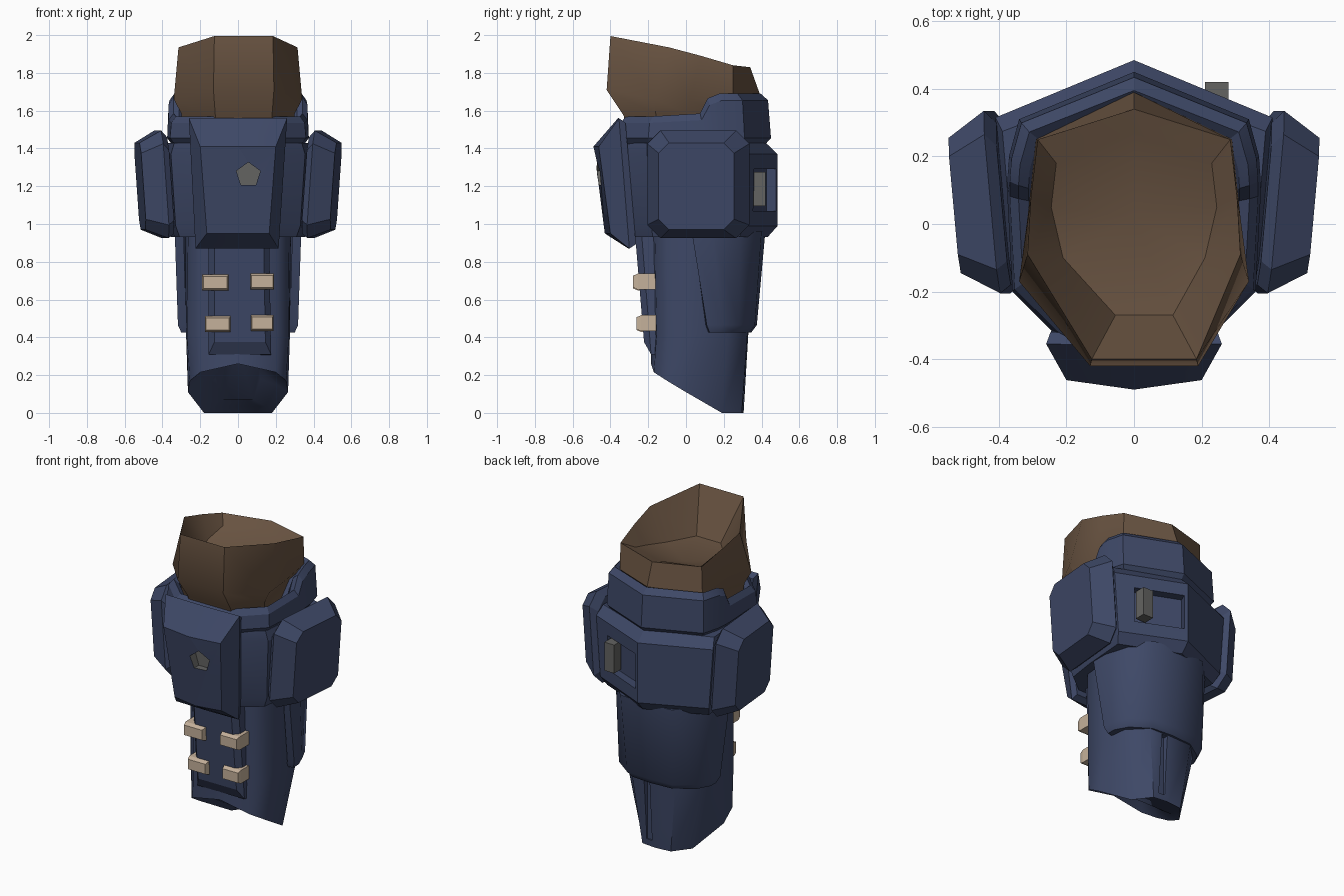
import bpy, bmesh, math

if "Cube" in bpy.data.objects:
    bpy.data.objects.remove(bpy.data.objects["Cube"])


def material(name, rgb):
    m = bpy.data.materials.new(name)
    m.diffuse_color = (*rgb, 1)
    m.use_nodes = True
    m.node_tree.nodes["Principled BSDF"].inputs["Base Color"].default_value = m.diffuse_color
    return m


BLUE = material("navy armor", (0.048, 0.065, 0.135))
BROWN = material("brown lining", (0.145, 0.09, 0.055))
TAN = material("tan strap", (0.56, 0.44, 0.325))
GREY = material("grey metal", (0.125, 0.125, 0.12))


def sym(half):
    """Close a half outline (back to front on +x) by mirroring it."""
    return half + [(-p[0], *p[1:]) for p in reversed(half) if abs(p[0]) > 1e-6]


def scaled(ring, sx, sy, dz=0.0):
    return [(x * sx, y * sy, z + dz) for x, y, z in ring]


def at_z(half, z):
    return sym([(x, y, z) for x, y in half])


def loft(name, rings, mat, angle=30, tip=None):
    """Skin matching rings, cap the ends (last end may close to a tip)."""
    bm = bmesh.new()
    vs = [[bm.verts.new(p) for p in r] for r in rings]
    n = len(rings[0])
    for a, b in zip(vs, vs[1:]):
        for i in range(n):
            j = (i + 1) % n
            bm.faces.new((a[i], a[j], b[j], b[i]))
    bm.faces.new(vs[0])
    if tip:
        t = bm.verts.new(tip)
        for i in range(n):
            bm.faces.new((vs[-1][i], vs[-1][(i + 1) % n], t))
    else:
        bm.faces.new(vs[-1])
    bmesh.ops.recalc_face_normals(bm, faces=bm.faces)
    me = bpy.data.meshes.new(name)
    bm.to_mesh(me)
    bm.free()
    me.materials.append(mat)
    ob = bpy.data.objects.new(name, me)
    bpy.context.collection.objects.link(ob)
    bpy.ops.object.select_all(action='DESELECT')
    ob.select_set(True)
    bpy.context.view_layer.objects.active = ob
    bpy.ops.object.shade_smooth_by_angle(angle=math.radians(angle))
    return ob


def box(name, loc, size, turn, mat):
    bpy.ops.mesh.primitive_cube_add(size=1, location=loc, rotation=(0, 0, turn))
    ob = bpy.context.object
    ob.name = name
    ob.scale = size
    ob.data.materials.append(mat)
    return ob


def cut(target, cutter):
    mod = target.modifiers.new("recess", 'BOOLEAN')
    mod.operation = 'DIFFERENCE'
    mod.solver = 'EXACT'
    mod.material_mode = 'TRANSFER'
    mod.object = cutter
    cutter.hide_render = True
    cutter.hide_set(True)


# brown lining: steep inner walls at the front and sides, floor running out to the back rim
low = sym([(0, .30, 1.60), (.25, .20, 1.60), (.27, 0, 1.59), (.30, -.16, 1.585), (.15, -.33, 1.575)])
mid = sym([(0, .39, 1.69), (.29, .25, 1.67), (.315, .02, 1.655), (.34, -.17, 1.66), (.16, -.42, 1.71)])
rim = sym([(0, .34, 1.83), (.285, .25, 1.84), (.305, .08, 1.89), (.315, -.09, 1.935), (.155, -.40, 1.995)])
bowl = sym([(0, .27, 1.81), (.23, .18, 1.80), (.245, .05, 1.76), (.21, -.10, 1.73), (.085, -.27, 1.73)])


def lean(ring):
    # the front edge sits slightly to the right
    return [(x + (.03 if y < -.25 else 0), y, z) for x, y, z in ring]


loft("lining", [lean(r) for r in (scaled(low, .95, .95, -.10), low, mid, rim, bowl)], BROWN, 38, (0, .02, 1.71))

# collar, raised at the back
base = [(0, .45), (.34, .31), (.37, .20), (.375, .13), (.375, .085), (.36, -.20), (.20, -.36)]
tops = [1.655, 1.655, 1.655, 1.63, 1.55, 1.535, 1.535]
edge = sym([(x * .98, y * .965, z) for (x, y), z in zip(base, tops)])
loft("collar", [scaled(at_z(base, 1.42), .93, .93), at_z(base, 1.455), edge,
                scaled(edge, .93, .91, .035), scaled(edge, .85, .84, .01),
                scaled(edge, .8, .78, -.05)], BLUE, 25)

# wide middle band
plan = [(0, .485), (.41, .315), (.385, 0), (.355, -.21), (.20, -.335)]
band = loft("middle_band", [
    [(x * sx, y * (sb if y > 0 else sf), z) for x, y, z in at_z(plan, z)]
    for z, sx, sb, sf in ((.93, .87, .89, .84), (.99, .93, 1, .87), (1.37, 1, 1, .98), (1.43, .95, .87, .98))],
    BLUE, 20)
turn = -math.atan2(.17, .41)
cut(band, box("recess_cutter", (.16, .419, 1.18), (.30, .11, .22), turn, BLUE))
box("back_latch", (.245, .385, 1.185), (.07, .07, .18), 0, GREY)

# side plates: bevelled octagons leaning outwards at top and back
for side, label in ((1, "right"), (-1, "left")):
    def octagon(off, y0, y1, z0, z1, c):
        pts = [(y0 + c, z0), (y1 - c, z0), (y1, z0 + c), (y1, z1 - c),
               (y1 - c, z1), (y0 + c, z1), (y0, z1 - c), (y0, z0 + c)]
        return [(side * (off + .07 * (z - 1.2) + .09 * (y - .05)), y, z) for y, z in pts]
    loft("side_plate_" + label, [octagon(.372, -.18, .30, .95, 1.46, .07),
                                 octagon(.403, -.205, .335, .925, 1.495, .07),
                                 octagon(.518, -.145, .255, .97, 1.43, .055)], BLUE, 15)

# front shield with a slight centre ridge
back = [(-.26, -.355, 1.56), (0, -.36, 1.56), (.26, -.355, 1.56),
        (.215, -.30, .87), (0, -.305, .87), (-.225, -.30, .87)]
face = [(-.20, -.462, 1.41), (0, -.49, 1.41), (.20, -.462, 1.41),
        (.165, -.40, .95), (0, -.43, .95), (-.165, -.40, .95)]
shield = loft("front_shield", [[(x * .95, y + .035, 1.2 + (z - 1.2) * .93) for x, y, z in back],
                               back, face], BLUE, 18)
bpy.ops.mesh.primitive_cylinder_add(vertices=5, radius=.067, depth=.10,
                                    location=(.055, -.465, 1.26), rotation=(math.pi / 2, 0, 0))
socket = bpy.context.object
socket.name = "socket_cutter"
socket.data.materials.append(GREY)
cut(shield, socket)

# lower sleeve with a slanted open end
top = at_z([(0, .37), (.16, .35), (.26, .22), (.28, .05), (.265, -.10), (.205, -.165), (0, -.20)], .96)
half_way = at_z([(0, .33), (.15, .325), (.255, .22), (.275, .05), (.27, -.09), (.205, -.155), (0, -.19)], .42)
hem = sym([(0, .305, 0), (.10, .295, 0), (.18, .19, 0), (.265, 0, .11), (.255, -.10, .17),
           (.20, -.17, .215), (0, -.185, .26)])


def inside(s, dz):
    return [(x * s, .06 + (y - .06) * s, z + dz) for x, y, z in hem]


sleeve = loft("lower_sleeve", [top, half_way, hem, inside(.8, .035), inside(.45, .07)], BLUE, 45)
cut(sleeve, box("seam_cutter", (.045, .33, .23), (.04, .07, .38), 0, BLUE))


# calf guard wrapped around the back
def wrap(half, z):
    path = [(-x, y, z) for x, y in reversed(half[1:])] + [(x, y, z) for x, y in half]
    return path + [(x * .86, y * .86 + .01, z) for x, y, z in reversed(path)]


calf_low = [(0, .345), (.14, .335), (.255, .26), (.30, .18), (.30, .125)]
calf_mid = [(0, .375), (.16, .365), (.275, .28), (.318, .19), (.318, .11)]
calf_top = [(0, .42), (.18, .40), (.29, .29), (.335, .14), (.335, .03)]
loft("calf_guard", [wrap(calf_low, .425), wrap(calf_mid, .465), wrap(calf_top, .96)], BLUE, 38)


# raised shin panel
def panel(w, y_top, y_low, z_low):
    return [(-w, y_top, .95), (w + .01, y_top, .95), (w + .02, y_low, z_low), (-w, y_low, z_low)]


loft("shin_panel", [panel(.155, -.15, -.12, .30), panel(.155, -.235, -.185, .31),
                    panel(.125, -.27, -.222, .375)], BLUE, 10)

# strap clips
for i, (x, z, y, w) in enumerate(((-.12, .69, -.28, .07), (.128, .695, -.28, .063),
                                  (-.108, .47, -.262, .068), (.128, .475, -.262, .06))):
    def clip(depth, sx, sz):
        return [(x + a * w * sx, y + depth, z + b * .042 * sz)
                for a, b in ((-1, -1), (1, -1), (1, 1), (-1, 1))]
    loft(f"strap_clip_{i + 1}", [clip(.12, 1, 1), clip(.025, 1, 1), clip(0, .9, .75)], TAN, 10)
